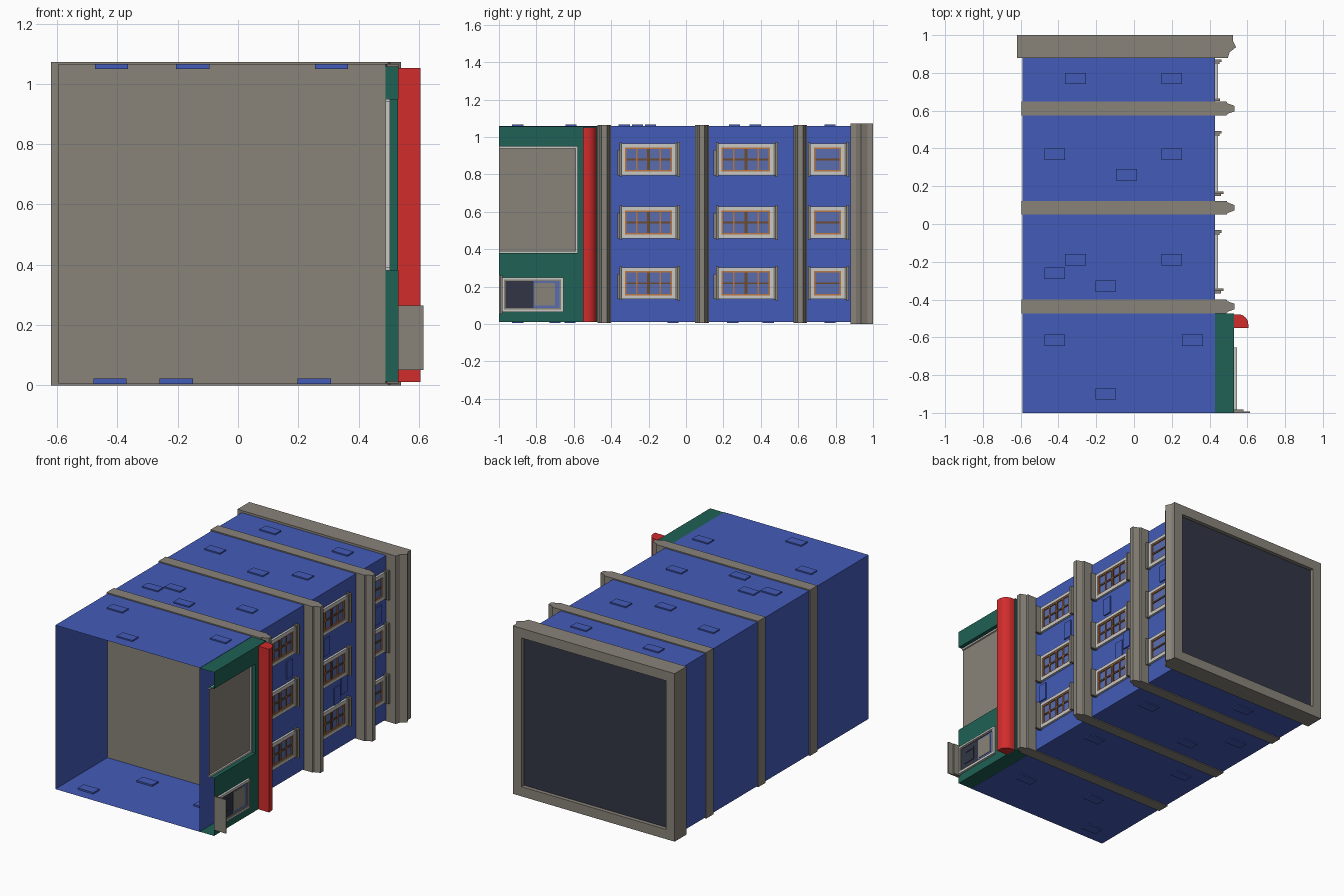
import bpy, bmesh, math

if "Cube" in bpy.data.objects:
    bpy.data.objects.remove(bpy.data.objects["Cube"])


def mat(name, r, g, b):
    m = bpy.data.materials.new(name)
    m.diffuse_color = (r, g, b, 1)
    m.use_nodes = True
    m.node_tree.nodes["Principled BSDF"].inputs["Base Color"].default_value = m.diffuse_color
    return m


BLUE = mat("wall_blue", 0.055, 0.105, 0.48)
STONE = mat("stone_grey", 0.25, 0.23, 0.195)
GREEN = mat("shop_green", 0.013, 0.12, 0.09)
RED = mat("awning_red", 0.64, 0.025, 0.025)
DARK = mat("roof_dark", 0.032, 0.037, 0.06)
WHITE = mat("frame_white", 0.58, 0.58, 0.56)
ORANGE = mat("sash_orange", 0.50, 0.18, 0.05)
BROWN = mat("bar_brown", 0.15, 0.07, 0.03)
GLASS = mat("glass_blue", 0.10, 0.15, 0.42)


def finish(name, bm, *mats):
    me = bpy.data.meshes.new(name)
    bm.to_mesh(me)
    bm.free()
    for m in mats:
        me.materials.append(m)
    ob = bpy.data.objects.new(name, me)
    bpy.context.collection.objects.link(ob)
    return ob


def boxes(name, items, m):
    """items: (x0, x1, y0, y1, z0, z1)"""
    bm = bmesh.new()
    for x0, x1, y0, y1, z0, z1 in items:
        for v in bmesh.ops.create_cube(bm, size=1)["verts"]:
            v.co = (x1 if v.co.x > 0 else x0, y1 if v.co.y > 0 else y0, z1 if v.co.z > 0 else z0)
    return finish(name, bm, m)


def quads(name, items, m):
    bm = bmesh.new()
    for q in items:
        bm.faces.new([bm.verts.new(p) for p in q])
    return finish(name, bm, m)


def prism_bm(profile, z0, z1):
    bm = bmesh.new()
    f = bm.faces.new([bm.verts.new((x, y, z0)) for x, y in profile])
    ext = bmesh.ops.extrude_face_region(bm, geom=[f])["geom"]
    for v in ext:
        if isinstance(v, bmesh.types.BMVert):
            v.co.z = z1
    bmesh.ops.recalc_face_normals(bm, faces=bm.faces)
    return bm


def ring(x0, x1, y0, y1, z0, z1, w):
    """Four bars of a rectangular frame facing +x."""
    return [(x0, x1, y0, y0 + w, z0, z1), (x0, x1, y1 - w, y1, z0, z1),
            (x0, x1, y0 + w, y1 - w, z0, z0 + w), (x0, x1, y0 + w, y1 - w, z1 - w, z1)]


def wall_x(x, y0, y1, z0, z1):
    return [(x, y0, z0), (x, y1, z0), (x, y1, z1), (x, y0, z1)]


def flat_z(z, x0, x1, y0, y1):
    s = [(x0, y0, z), (x1, y0, z), (x1, y1, z), (x0, y1, z)]
    return s


# Open-fronted shell of the building
XL, XR, ZB, ZT = -0.59, 0.43, 0.012, 1.058
quads("wall_shell", [wall_x(XL, -1, 0.89, ZB, ZT)[::-1], wall_x(XR, -1, 0.89, ZB, ZT),
                     flat_z(ZB, XL, XR, -1, 0.89)[::-1], flat_z(ZT, XL, XR, -1, 0.89)], BLUE)

# Stone floor bands
for i, y in enumerate((-0.437, 0.086, 0.611)):
    prof = [(-0.596, y - 0.037), (0.49, y - 0.037), (0.495, y - 0.028), (0.533, y - 0.014),
            (0.533, y + 0.014), (0.495, y + 0.028), (0.49, y + 0.037), (-0.596, y + 0.037)]
    finish(f"floor_band_{i}", prism_bm(prof, 0.006, 1.065), STONE)

# Cornice with the sunken dark roof
bm = prism_bm([(-0.62, 0.88), (0.497, 0.88), (0.507, 0.91), (0.54, 0.936),
               (0.523, 0.97), (0.523, 1.0), (-0.62, 1.0)], 0, 1.072)
roof = max(bm.faces, key=lambda f: f.normal.y * f.calc_area())
bmesh.ops.inset_region(bm, faces=[roof], thickness=0.087)
low = bmesh.ops.extrude_face_region(bm, geom=[roof])
bmesh.ops.delete(bm, geom=[roof], context="FACES")
for g in low["geom"]:
    if isinstance(g, bmesh.types.BMVert):
        g.co.y -= 0.025
    elif isinstance(g, bmesh.types.BMFace):
        g.material_index = 1
finish("cornice", bm, STONE, DARK)

# Loose bricks set in the walls
top = [(-0.42, -0.615), (-0.15, -0.9), (0.31, -0.615), (-0.42, -0.26), (-0.31, -0.19), (-0.15, -0.33),
       (0.2, -0.19), (-0.42, 0.37), (-0.04, 0.26), (0.2, 0.37), (-0.31, 0.77), (0.2, 0.77)]
bottom = [(-0.425, -0.9), (-0.205, -0.62), (0.253, -0.7), (-0.425, -0.07), (0.253, -0.07),
          (-0.205, 0.25), (0.253, 0.44), (-0.425, 0.44), (-0.205, 0.77)]
side = [(-0.33, 0.38), (-0.1, 0.71), (0.27, 0.71), (0.38, 0.36), (0.45, 0.4), (0.79, 0.71)]
bricks = [(x - 0.055, x + 0.055, y - 0.03, y + 0.03, z - 0.009, z + 0.008)
          for z, pts in ((ZT, top), (ZB + 0.002, bottom)) for x, y in pts]
bricks += [(XR - 0.008, XR + 0.008, y - 0.03, y + 0.03, z - 0.055, z + 0.055) for y, z in side]
boxes("wall_bricks", bricks, BLUE)

# Upper windows: three rows by three columns
white, sash, bars, glass, stone = [], [], [], [], []
for y0, y1, wide in ((-0.345, -0.055, True), (0.17, 0.47, True), (0.665, 0.85, False)):
    for z in (0.88, 0.543, 0.218):
        z0, z1 = z - 0.085, z + 0.085
        white += ring(XR, XR + 0.014, y0, y1, z0, z1, 0.02)
        a, b, c, d = y0 + 0.02, y1 - 0.02, z0 + 0.02, z1 - 0.02
        sash += ring(XR, XR + 0.01, a, b, c, d, 0.008)
        glass.append((XR, XR + 0.003, a, b, c, d))
        bars.append((XR, XR + 0.008, a + 0.008, b - 0.008, z - 0.005, z + 0.005))
        if wide:
            m = (a + b) / 2
            bars.append((XR, XR + 0.01, m - 0.008, m + 0.008, c + 0.008, d - 0.008))
            for k in (-1, 1):
                p = m + k * (b - a) / 4
                sash.append((XR, XR + 0.0085, p - 0.004, p + 0.004, c + 0.008, d - 0.008))
            stone.append((XR, XR + 0.045, y0 - 0.01, y0 + 0.003, z - 0.09, z + 0.09))
            stone.append((XR, XR + 0.03, y0 - 0.022, y0 - 0.01, z - 0.085, z + 0.05))
        else:
            stone.append((XR, XR + 0.025, y0 - 0.014, y0, z - 0.09, z + 0.09))
        stone.append((XR, XR + 0.032, y1 + 0.008, y1 + 0.022, z - 0.093, z + 0.093))
        stone.append((XR, XR + 0.022, y1 - 0.003, y1 + 0.008, z - 0.087, z + 0.087))
boxes("window_frames", white, WHITE)
boxes("window_sashes", sash, ORANGE)
boxes("window_bars", bars, BROWN)
boxes("window_glass", glass, GLASS)
boxes("window_sills_and_lintels", stone, STONE)

# Green shop front: open shell with a recessed display window
GX, GI, GE, W0, W1, WE = 0.53, 0.49, -0.474, 0.38, 0.95, -0.58
quads("shop_front", [
    flat_z(ZT - 0.002, XR, GX, -1, GE), flat_z(ZB + 0.001, XR, GX, -1, GE)[::-1],
    [(XR, GE, ZB), (XR, GE, ZT), (GX, GE, ZT), (GX, GE, ZB)],
    wall_x(GX, -1, GE, ZB, W0), wall_x(GX, -1, GE, W1, ZT - 0.002), wall_x(GX, WE, GE, W0, W1),
    flat_z(W0, GI, GX, -1, WE), flat_z(W1, GI, GX, -1, WE)[::-1],
    [(GI, WE, W0), (GX, WE, W0), (GX, WE, W1), (GI, WE, W1)]], GREEN)
quads("display_pane", [wall_x(GI + 0.004, -1, WE, W0, W1)], STONE)
boxes("display_frame", [(GI, 0.505, -1, WE, W0, W0 + 0.01), (GI, 0.505, -1, WE, W1 - 0.01, W1),
                        (GI, 0.505, WE - 0.01, WE, W0 + 0.01, W1 - 0.01)], WHITE)

# Small shop window with its panels and deep sill
boxes("shop_window_frame", ring(GX, GX + 0.014, -0.985, -0.655, 0.065, 0.25, 0.012), WHITE)
boxes("shop_window_trim", ring(GX, GX + 0.01, -0.973, -0.667, 0.077, 0.238, 0.008), STONE)
boxes("shop_window_glass", [(GX, GX + 0.003, -0.97, -0.66, 0.075, 0.24)], GLASS)
boxes("shop_window_dark_panel", [(GX, GX + 0.005, -0.97, -0.815, 0.08, 0.235)]
      + ring(GX, GX + 0.008, -0.935, -0.85, 0.115, 0.2, 0.012), DARK)
boxes("shop_window_shelf", [(GX, GX + 0.006, -0.81, -0.70, 0.1, 0.22)], STONE)
boxes("shop_window_sill", [(GX, 0.615, -1.0, -0.993, 0.05, 0.265),
                           (GX, 0.58, -0.993, -0.982, 0.055, 0.26)], STONE)

# Rounded red awning
arc = [(0.55 + 0.055 * math.cos(t), -0.53 + 0.052 * math.sin(t))
       for t in (math.pi / 2 * k / 8 for k in range(9))]
awning = finish("awning", prism_bm([(GX, -0.551), (0.605, -0.551)] + arc + [(GX, -0.478)], 0.011, 1.052), RED)
bpy.context.view_layer.objects.active = awning
awning.select_set(True)
bpy.ops.object.shade_smooth_by_angle(angle=math.radians(35))
